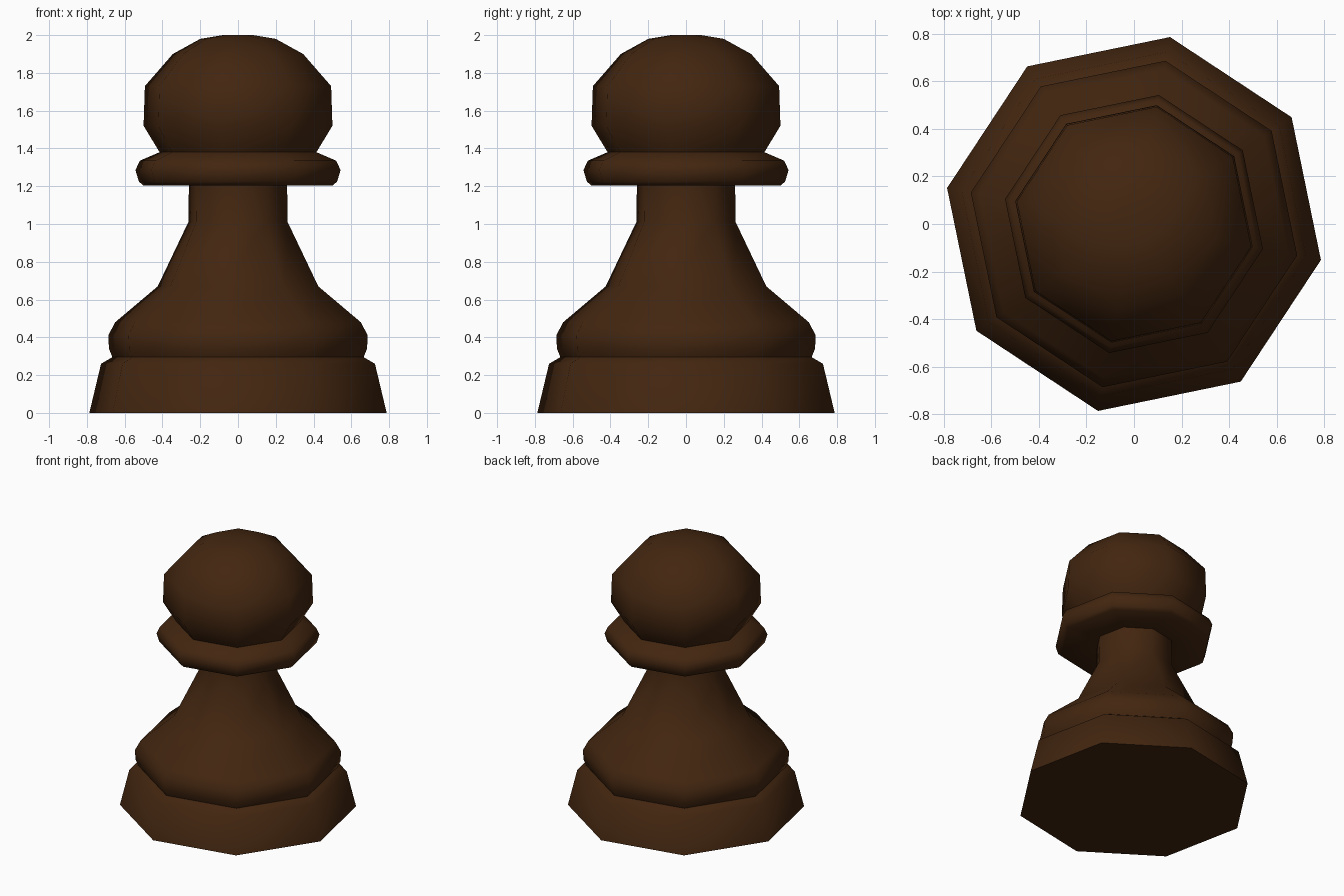
import bpy, bmesh, math

if "Cube" in bpy.data.objects:
    bpy.data.objects.remove(bpy.data.objects["Cube"])

SIDES = 8
TURN = math.radians(-10.9)          # the octagon is slightly turned
SCALE = 1 / math.cos(TURN)          # silhouette half width -> corner radius

# Silhouette half width and height, from foot to crown
profile = [
    (0.787, 0.0), (0.725, 0.26), (0.665, 0.295),                  # foot
    (0.683, 0.34), (0.687, 0.41), (0.65, 0.48),                   # ring
    (0.425, 0.67), (0.263, 1.01), (0.26, 1.205),                  # body and neck
    (0.503, 1.205), (0.525, 1.225), (0.543, 1.285),               # collar
    (0.52, 1.335), (0.415, 1.38),
    (0.50, 1.52), (0.493, 1.73), (0.345, 1.90), (0.20, 1.98), (0.08, 2.0),  # head
]

wood = bpy.data.materials.new("dark_brown_wood")
wood.diffuse_color = (0.055, 0.019, 0.005, 1)
wood.use_nodes = True
wood.node_tree.nodes["Principled BSDF"].inputs["Base Color"].default_value = wood.diffuse_color


def lathe(name, points, material):
    bm = bmesh.new()
    rings = []
    for r, z in points:
        rings.append([bm.verts.new((r * SCALE * math.cos(TURN + math.tau * i / SIDES),
                                    r * SCALE * math.sin(TURN + math.tau * i / SIDES), z))
                      for i in range(SIDES)])
    for low, high in zip(rings, rings[1:]):
        for i in range(SIDES):
            j = (i + 1) % SIDES
            bm.faces.new((low[i], low[j], high[j], high[i]))
    bm.faces.new(rings[0][::-1])    # underside
    bm.faces.new(rings[-1])         # crown
    bmesh.ops.recalc_face_normals(bm, faces=bm.faces)
    mesh = bpy.data.meshes.new(name)
    bm.to_mesh(mesh)
    bm.free()
    mesh.materials.append(material)
    ob = bpy.data.objects.new(name, mesh)
    bpy.context.collection.objects.link(ob)
    return ob


pawn = lathe("chess_pawn", profile, wood)
bpy.context.view_layer.objects.active = pawn
pawn.select_set(True)
bpy.ops.object.shade_smooth_by_angle(angle=math.radians(65))
